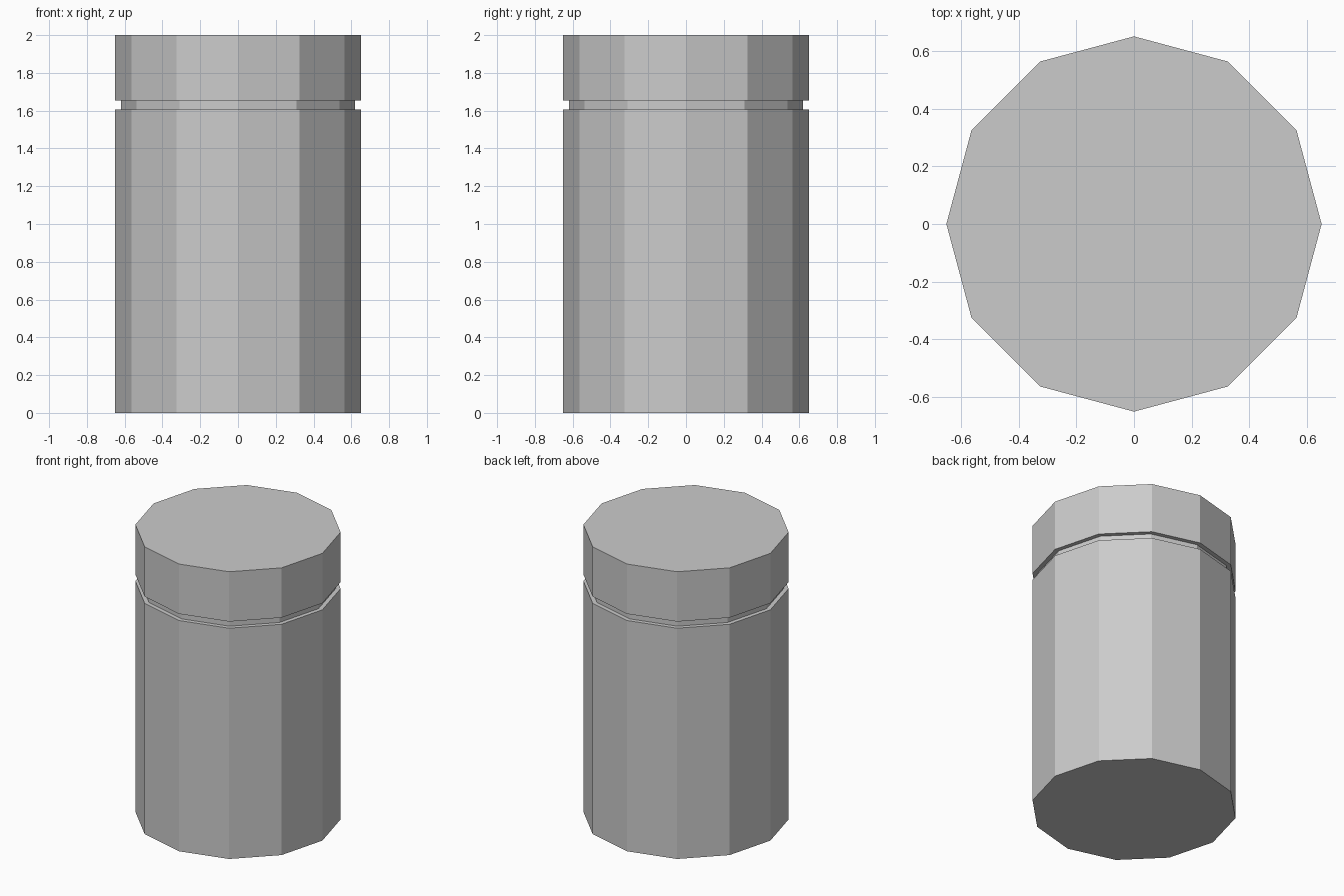
import bpy, bmesh
from math import cos, sin, pi

if "Cube" in bpy.data.objects:
    bpy.data.objects.remove(bpy.data.objects["Cube"])

SIDES = 12


def lathe(name, profile):
    """Closed faceted solid from (radius, height) rings, bottom to top."""
    bm = bmesh.new()
    rings = [[bm.verts.new((r * cos(2 * pi * i / SIDES), r * sin(2 * pi * i / SIDES), z))
              for i in range(SIDES)] for r, z in profile]
    for low, high in zip(rings, rings[1:]):
        for i in range(SIDES):
            j = (i + 1) % SIDES
            bm.faces.new((low[i], low[j], high[j], high[i]))
    bm.faces.new(rings[0][::-1])
    bm.faces.new(rings[-1])
    mesh = bpy.data.meshes.new(name)
    bm.to_mesh(mesh)
    bm.free()
    obj = bpy.data.objects.new(name, mesh)
    bpy.context.collection.objects.link(obj)
    return obj


# Canister: straight body, narrow recessed seam, then the lid
R, NECK = 0.65, 0.62
lathe("lidded_canister", [(R, 0), (R, 1.607), (NECK, 1.607),
                          (NECK, 1.653), (R, 1.653), (R, 2.0)])
